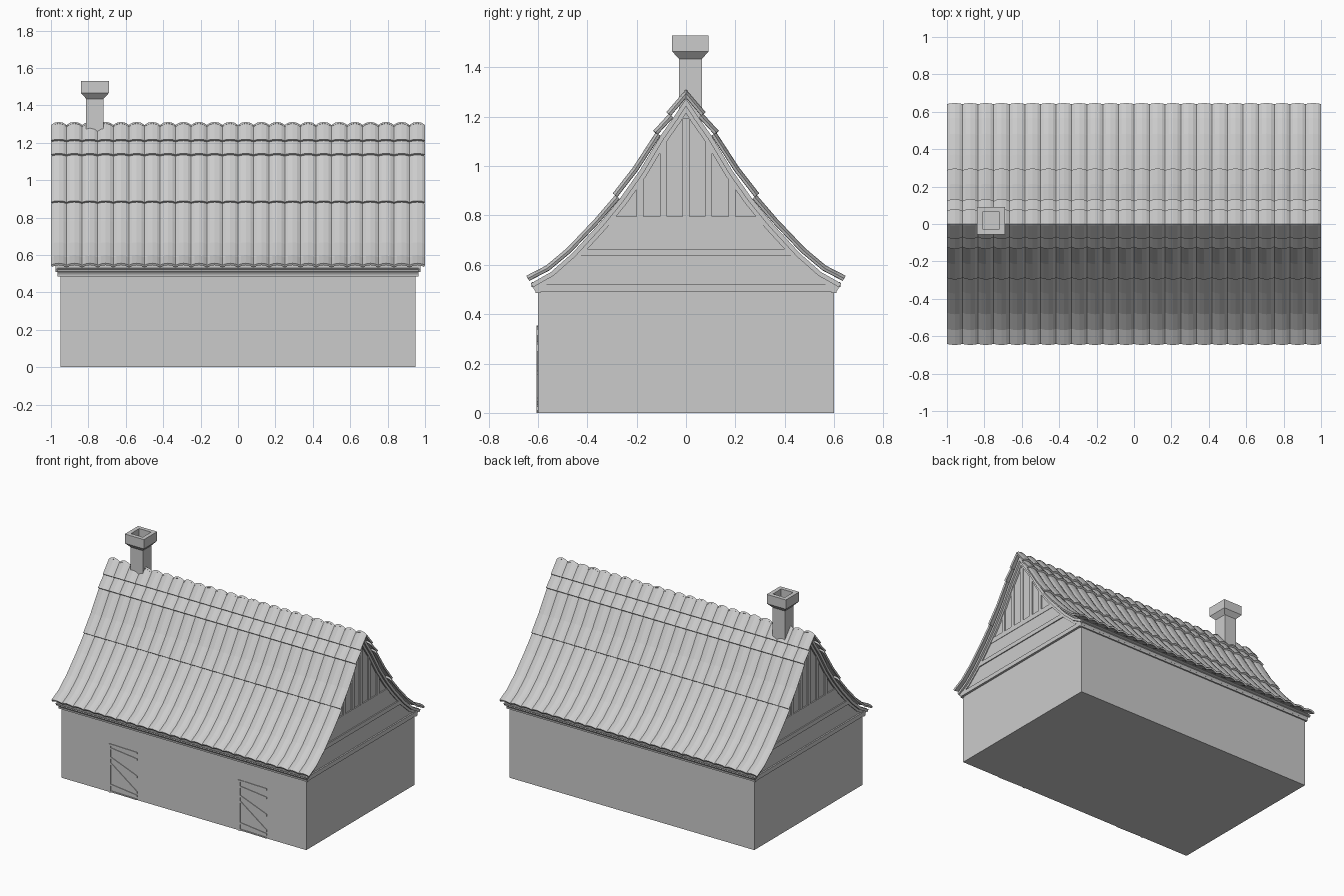
import bpy, bmesh
from math import hypot
from mathutils import Vector

if "Cube" in bpy.data.objects:
    bpy.data.objects.remove(bpy.data.objects["Cube"])

# Roof curve from ridge to eave as (y, z)
CURVE = [(0, 1.295), (.06, 1.205), (.113, 1.13), (.2, .985), (.278, .875),
         (.36, .775), (.47, .655), (.555, .58), (.635, .535)]
W, COLS = 2.0, 24


def new_object(name, bm):
    mesh = bpy.data.meshes.new(name)
    bm.to_mesh(mesh)
    bm.free()
    ob = bpy.data.objects.new(name, mesh)
    bpy.context.collection.objects.link(ob)
    return ob


def prism(bm, outline, a, b, axis='x'):
    """Extrude an outline (y,z) along x, or (x,z) along y."""
    def pt(u, v, d):
        return (d, u, v) if axis == 'x' else (u, d, v)
    lo = [bm.verts.new(pt(u, v, a)) for u, v in outline]
    hi = [bm.verts.new(pt(u, v, b)) for u, v in outline]
    n = len(lo)
    faces = [bm.faces.new(lo), bm.faces.new(hi)]
    for i in range(n):
        j = (i + 1) % n
        faces.append(bm.faces.new((lo[i], lo[j], hi[j], hi[i])))
    bmesh.ops.recalc_face_normals(bm, faces=faces)


def rect(u0, u1, v0, v1):
    return [(u0, v0), (u1, v0), (u1, v1), (u0, v1)]


def normals(pts):
    out = []
    for i in range(len(pts)):
        a, b = pts[max(i - 1, 0)], pts[min(i + 1, len(pts) - 1)]
        dy, dz = b[0] - a[0], b[1] - a[1]
        length = hypot(dy, dz)
        out.append((-dz / length, dy / length))
    return out


NORM = normals(CURVE)


def offset(d):
    """Roof curve moved inward by d, kept on the centre line at the ridge."""
    pts = [(y - n[0] * d, z - n[1] * d) for (y, z), n in zip(CURVE, NORM)]
    pts[0] = (0, CURVE[0][1] - 1.75 * d)
    return pts


def both(pts):
    """Mirror a ridge-to-eave half outline into a full left-to-right one."""
    return [(-y, z) for y, z in reversed(pts[1:])] + list(pts)


def half_width(z, d=.044):
    pts = offset(d)
    for (y0, z0), (y1, z1) in zip(pts, pts[1:]):
        if z1 <= z <= z0:
            return y0 + (y1 - y0) * (z0 - z) / (z0 - z1)
    return .6


# House body: walls with curved gables
bm = bmesh.new()
prism(bm, both(offset(.044)[:-1] + [(.6, .5), (.6, 0)]), -.95, .95)
new_object("house_body", bm)

# Roof deck and stepped bargeboard under the tiles
for name, d0, d1, x in (("roof_deck", .012, .03, .975), ("bargeboard", .026, .046, .962)):
    bm = bmesh.new()
    for s in (-1, 1):
        half = offset(d0) + offset(d1)[::-1]
        prism(bm, [(s * y, z) for y, z in half], -x, x)
    new_object(name, bm)

# Eave mouldings along the long walls
bm = bmesh.new()
for s in (-1, 1):
    prism(bm, [(s * y, z) for y, z in
               ((.59, .485), (.61, .485), (.612, .505), (.628, .512), (.625, .53), (.59, .53))], -.965, .965)
new_object("eave_moulding", bm)

# Gable boards and vertical battens, both ends
boards = bmesh.new()
battens = bmesh.new()
for s in (-1, 1):
    for z0, z1, proud in ((.49, .52, .016), (.52, .635, .006), (.635, .665, .013),
                          (.665, .76, .005), (.76, .795, .008)):
        w0 = .605 if z0 < .5 else half_width(z0)
        w1 = .605 if z0 < .5 else half_width(z1)
        prism(boards, [(-w0, z0), (w0, z0), (w1, z1), (-w1, z1)], s * .94, s * (.95 + proud))
    for y in (-.186, -.092, 0, .092, .186):
        w = .014
        top = [(CURVE[0][1], 0)]
        zs = []
        for e in (y - w, y + w):
            pts = offset(.044)
            for (y0, z0), (y1, z1) in zip(pts, pts[1:]):
                if y0 <= abs(e) <= y1:
                    zs.append(z0 + (z1 - z0) * (abs(e) - y0) / (y1 - y0))
                    break
        prism(battens, [(y - w, .795), (y + w, .795), (y + w, zs[1]), (y - w, zs[0])],
              s * .94, s * .957)
new_object("gable_boards", boards)
new_object("gable_battens", battens)

# Barrel tile rows: arched columns, each row lifted at its lower end
ARCH = [(0, 0), (.2, .008), (.5, .012), (.8, .008)]
xs = [(-1 + W * (c + u) / COLS, h) for c in range(COLS) for u, h in ARCH] + [(1, 0)]
for r, (i0, i1) in enumerate(((0, 1), (1, 2), (2, 4), (4, 8))):
    bm = bmesh.new()
    grid = []
    for i in range(i0, i1 + 1):
        lift = .012 * (i - i0) / (i1 - i0)
        line = []
        for x, h in xs:
            d = h + lift
            y, z = CURVE[i][0] + NORM[i][0] * d, CURVE[i][1] + NORM[i][1] * d
            if i == 0:
                y, z = 0, CURVE[0][1] + 1.4 * d
            line.append(bm.verts.new((x, y, z)))
        grid.append(line)
    for a, b in zip(grid, grid[1:]):
        for k in range(len(xs) - 1):
            bm.faces.new((a[k], a[k + 1], b[k + 1], b[k]))
    bm.normal_update()
    if sum((f.normal for f in bm.faces), Vector()).z < 0:
        bmesh.ops.reverse_faces(bm, faces=bm.faces[:])
    ob = new_object("tile_row_%d" % (r + 1), bm)
    thick = ob.modifiers.new("thickness", 'SOLIDIFY')
    thick.thickness, thick.offset = .012, -1
    mir = ob.modifiers.new("other_slope", 'MIRROR')
    mir.use_axis = (False, True, False)
    mir.use_mirror_merge = False

# Chimney: square rings swept up the shaft, over the cap and into the flue
bm = bmesh.new()
cx, cy = -.765, .018
rings = []
for h, z in ((.047, 1.15), (.047, 1.435), (.056, 1.445), (.074, 1.465), (.074, 1.53),
             (.046, 1.53), (.046, 1.42)):
    rings.append([bm.verts.new((cx + sx * h, cy + sy * h, z))
                  for sx, sy in ((-1, -1), (1, -1), (1, 1), (-1, 1))])
for a, b in zip(rings, rings[1:]):
    for k in range(4):
        j = (k + 1) % 4
        bm.faces.new((a[k], a[j], b[j], b[k]))
bm.faces.new(rings[0][::-1])
bm.faces.new(rings[-1])
new_object("chimney", bm)

# Doors: thin hinge post, slanted rails and braces just proud of the front wall
for name, x0, top in (("left_door", -.58, .34), ("right_door", .425, .355)):
    bm = bmesh.new()
    x1 = x0 + .22
    prism(bm, rect(x0, x0 + .015, 0, top), -.606, -.59, 'y')
    for za, zb, t in ((top, top - .005, .012), (.315, .29, .012), (.255, .17, .014),
                      (.22, .06, .014), (.06, .035, .012), (.012, .008, .008)):
        prism(bm, [(x0, za - t), (x1, zb - t), (x1, zb), (x0, za)], -.604, -.59, 'y')
    new_object(name, bm)
